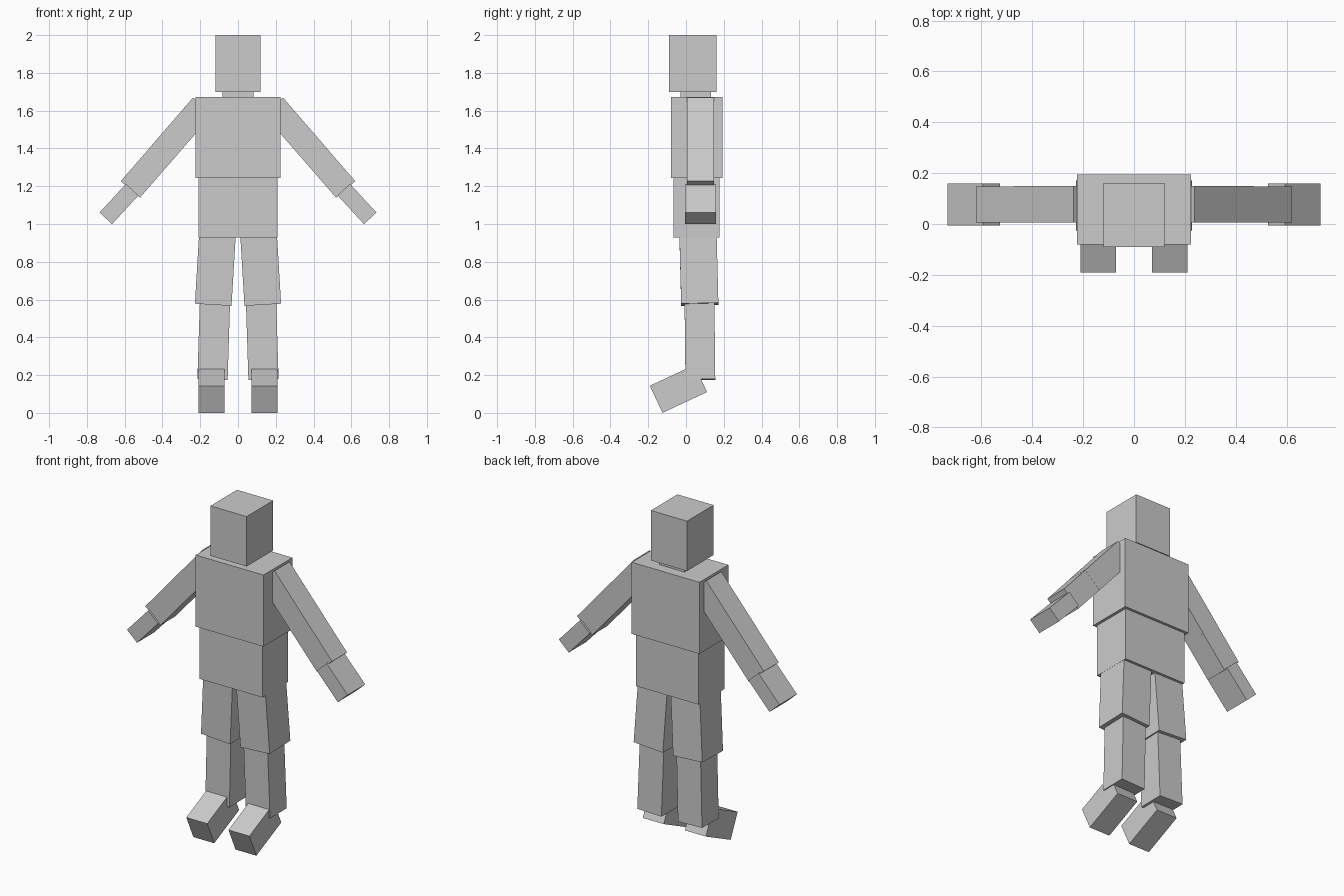
import bpy
from math import radians
from mathutils import Vector, Matrix

cube = bpy.data.objects.get("Cube")
if cube:
    bpy.data.objects.remove(cube, do_unlink=True)

grey = bpy.data.materials.new("plain_grey")
grey.use_nodes = True
grey.diffuse_color = (0.6, 0.6, 0.6, 1)
grey.node_tree.nodes["Principled BSDF"].inputs["Base Color"].default_value = (0.6, 0.6, 0.6, 1)


def place_box(name, matrix, size):
    """Box of the given size, with its transform baked into the mesh."""
    bpy.ops.mesh.primitive_cube_add(size=1)
    ob = bpy.context.object
    ob.name = ob.data.name = name
    ob.data.transform(matrix @ Matrix.Diagonal((*size, 1)))
    ob.data.materials.append(grey)


def block(name, width, y0, y1, z0, z1):
    """Upright box centred on x = 0."""
    centre = Vector((0, (y0 + y1) / 2, (z0 + z1) / 2))
    place_box(name, Matrix.Translation(centre), (width, y1 - y0, z1 - z0))


def limb(name, start, end, width, depth):
    """Box running from start to end, its depth lying along y."""
    a, b = Vector(start), Vector(end)
    z = (b - a).normalized()
    x = Vector((0, 1, 0)).cross(z).normalized()
    y = z.cross(x)
    turn = Matrix((x, y, z)).transposed().to_4x4()
    place_box(name, Matrix.Translation((a + b) / 2) @ turn, (width, depth, (b - a).length))


# Head and trunk
block("head", 0.24, -0.09, 0.162, 1.70, 2.0)
block("neck", 0.166, -0.03, 0.133, 1.66, 1.71)
block("chest", 0.45, -0.08, 0.194, 1.243, 1.673)
block("abdomen", 0.416, -0.066, 0.178, 0.928, 1.25)

# Arms and legs, one pass per side
for side, s in (("right", -1), ("left", 1)):
    limb(side + "_upper_arm", (s * 0.187, 0.077, 1.625), (s * 0.42, 0.077, 1.356), 0.135, 0.143)
    limb(side + "_forearm", (s * 0.40, 0.077, 1.379), (s * 0.57, 0.077, 1.183), 0.134, 0.142)
    limb(side + "_hand", (s * 0.56, 0.077, 1.182), (s * 0.70, 0.077, 1.03), 0.09, 0.166)
    limb(side + "_thigh", (s * 0.108, 0.063, 0.96), (s * 0.131, 0.073, 0.575), 0.194, 0.197)
    limb(side + "_shin", (s * 0.121, 0.071, 0.62), (s * 0.135, 0.076, 0.177), 0.16, 0.158)
    tilt = Matrix.Translation((s * 0.14, -0.04, 0.127)) @ Matrix.Rotation(radians(25), 4, "X")
    place_box(side + "_foot", tilt, (0.139, 0.26, 0.158))
